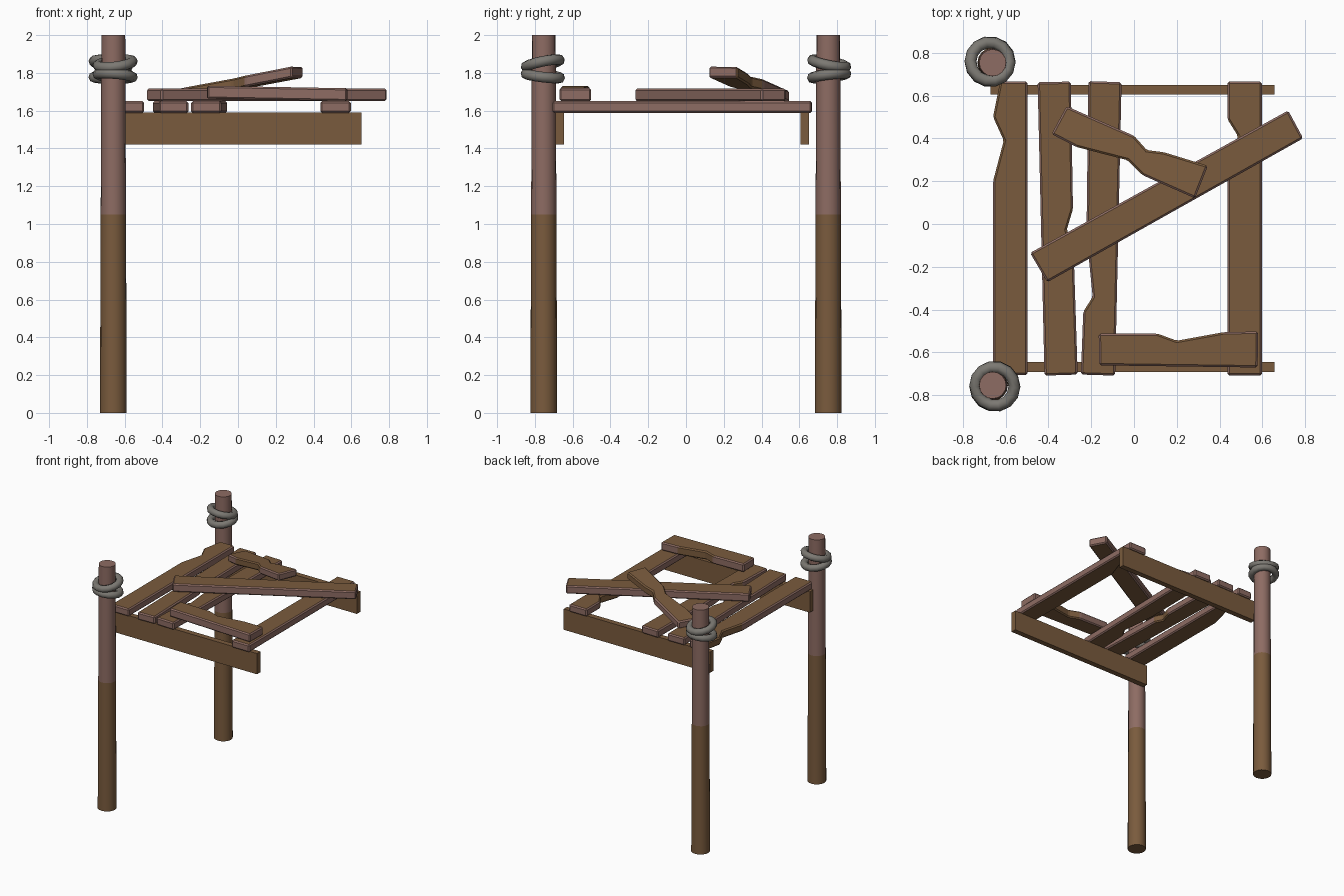
import bpy, bmesh, math
from mathutils import Matrix

if "Cube" in bpy.data.objects:
    bpy.data.objects.remove(bpy.data.objects["Cube"])


def material(name, rgb):
    m = bpy.data.materials.new(name)
    m.diffuse_color = (*rgb, 1)
    m.use_nodes = True
    m.node_tree.nodes["Principled BSDF"].inputs["Base Color"].default_value = m.diffuse_color
    return m


BROWN = material("weathered brown wood", (0.195, 0.105, 0.047))
PINK = material("cut pinkish wood", (0.27, 0.15, 0.125))
GREY = material("grey rope", (0.20, 0.19, 0.17))


def finish(bm, name, mats, smooth=False):
    bmesh.ops.recalc_face_normals(bm, faces=bm.faces)
    me = bpy.data.meshes.new(name)
    bm.to_mesh(me)
    bm.free()
    for m in mats:
        me.materials.append(m)
    ob = bpy.data.objects.new(name, me)
    bpy.context.collection.objects.link(ob)
    if smooth:
        bpy.ops.object.select_all(action='DESELECT')
        ob.select_set(True)
        bpy.context.view_layer.objects.active = ob
        bpy.ops.object.shade_smooth_by_angle(angle=math.radians(40))
    return ob


def plank(name, outline, z, thick=0.062, angle=0.0, tilt=(0, 0), bevel=0.009):
    """Extrude an outline; straight sides are pink, chipped sides and faces brown."""
    bm = bmesh.new()
    bottom = [bm.verts.new((x, y, z)) for x, y in outline]
    top = [bm.verts.new((x, y, z + thick)) for x, y in outline]
    bm.faces.new(bottom[::-1])
    bm.faces.new(top)
    n = len(outline)
    for i in range(n):
        j = (i + 1) % n
        bm.faces.new((bottom[i], bottom[j], top[j], top[i]))
    bmesh.ops.recalc_face_normals(bm, faces=bm.faces)
    for f in bm.faces:
        if abs(f.normal.z) < 0.5:
            a = math.degrees(math.atan2(f.normal.y, f.normal.x) - angle) % 90
            f.material_index = 1 if min(a, 90 - a) < 6 else 0
    bmesh.ops.bevel(bm, geom=list(bm.edges), offset=bevel, segments=1,
                    affect='EDGES', clamp_overlap=True, material=-1)
    for v in bm.verts:
        v.co.z += tilt[0] * v.co.x + tilt[1] * v.co.y
    return finish(bm, name, [BROWN, PINK])


def post(name, x, y):
    bm = bmesh.new()
    n = 16
    rings = []
    for z, r in ((0, 0.071), (1.05, 0.067), (2.0, 0.063)):
        rings.append([bm.verts.new((x + r * math.cos(2 * math.pi * i / n),
                                    y + r * math.sin(2 * math.pi * i / n), z))
                      for i in range(n)])
    bm.faces.new(rings[0][::-1])
    bm.faces.new(rings[2]).material_index = 1
    for k in range(2):
        for i in range(n):
            j = (i + 1) % n
            f = bm.faces.new((rings[k][i], rings[k][j], rings[k + 1][j], rings[k + 1][i]))
            f.material_index = k
    finish(bm, name, [BROWN, PINK], True)


def rope_loop(name, x, y, z, tilt_x, tilt_y, major=0.092, minor=0.028):
    bm = bmesh.new()
    n, m = 14, 8
    v = [[bm.verts.new(((major + minor * math.cos(b)) * math.cos(a),
                        (major + minor * math.cos(b)) * math.sin(a),
                        minor * math.sin(b)))
          for b in (2 * math.pi * j / m for j in range(m))]
         for a in (2 * math.pi * i / n for i in range(n))]
    for i in range(n):
        for j in range(m):
            bm.faces.new((v[i][j], v[(i + 1) % n][j],
                          v[(i + 1) % n][(j + 1) % m], v[i][(j + 1) % m]))
    bm.transform(Matrix.Translation((x, y, z)) @ Matrix.Rotation(tilt_x, 4, 'X')
                 @ Matrix.Rotation(tilt_y, 4, 'Y'))
    ob = finish(bm, name, [GREY])
    for p in ob.data.polygons:
        p.use_smooth = True


# Posts with two tilted rope loops each
for side, s, ox in (("front", -1, 0.01), ("back", 1, -0.012)):
    px, py = -0.66, s * 0.753
    post(side + "_post", px, py)
    rope_loop(side + "_upper_rope", px + ox, py + s * 0.005, 1.85, -s * 0.2, s * 0.12)
    rope_loop(side + "_lower_rope", px + ox, py + s * 0.005, 1.785, s * 0.12, -s * 0.08)

# Support rails
for name, y0 in (("front_rail", -0.69), ("back_rail", 0.605)):
    bm = bmesh.new()
    bmesh.ops.create_cube(bm, size=1)
    for v in bm.verts:
        v.co = (-0.008 + v.co.x * 1.326, y0 + 0.0225 + v.co.y * 0.045, 1.505 + v.co.z * 0.17)
    finish(bm, name, [BROWN])

# Deck planks with chipped edges
plank("deck_plank_left", [(-0.658, -0.705), (-0.497, -0.705), (-0.497, 0.665), (-0.625, 0.665),
                          (-0.658, 0.50), (-0.608, 0.39), (-0.658, 0.20)], 1.588)
plank("deck_plank_second", [(-0.418, -0.708), (-0.263, -0.703), (-0.283, -0.09), (-0.315, -0.03),
                            (-0.285, 0.07), (-0.295, 0.665), (-0.45, 0.662)], 1.588)
plank("deck_plank_third", [(-0.248, -0.703), (-0.088, -0.708), (-0.078, -0.25), (-0.058, 0.662),
                           (-0.213, 0.667), (-0.222, -0.05), (-0.193, -0.34), (-0.237, -0.41)], 1.588)
plank("deck_plank_right", [(0.436, -0.708), (0.597, -0.708), (0.597, 0.665), (0.436, 0.665),
                           (0.436, 0.49), (0.486, 0.41), (0.436, 0.26)], 1.588)

# Loose planks lying on the deck
plank("loose_front_plank", [(-0.162, -0.66), (0.577, -0.67), (0.58, -0.502), (0.42, -0.505),
                            (0.20, -0.545), (0.11, -0.512), (-0.165, -0.512)],
      1.661, 0.068, tilt=(-0.018, 0))
plank("loose_diagonal_plank", [(-0.405, -0.272), (0.79, 0.40), (0.72, 0.53), (-0.485, -0.135)],
      1.651, 0.066, angle=math.atan2(0.67, 1.2))
plank("loose_tilted_plank", [(-0.385, 0.42), (-0.27, 0.36), (-0.03, 0.298), (0.04, 0.228),
                             (0.285, 0.12), (0.345, 0.272), (0.14, 0.335), (0.06, 0.345),
                             (0.0, 0.412), (-0.315, 0.55)],
      1.736, 0.06, angle=math.atan2(-0.29, 0.665), tilt=(0.165, -0.072))
